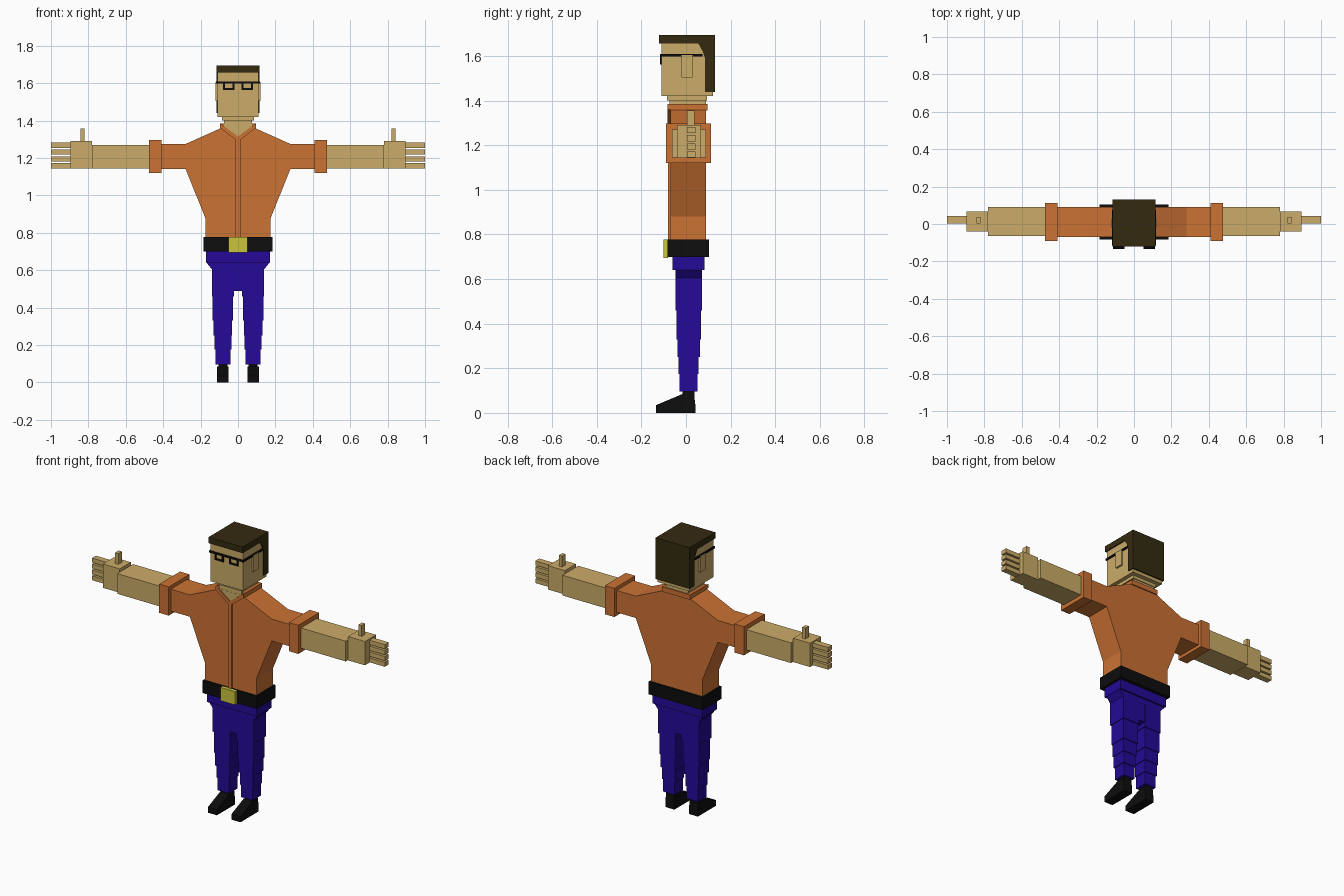
import bpy, bmesh
from mathutils import Vector

cube = bpy.data.objects.get("Cube")
if cube:
    bpy.data.objects.remove(cube, do_unlink=True)


def material(name, rgb):
    mat = bpy.data.materials.new(name)
    mat.use_nodes = True
    mat.diffuse_color = (*rgb, 1)
    mat.node_tree.nodes["Principled BSDF"].inputs["Base Color"].default_value = (*rgb, 1)
    return mat


SKIN = material("skin", (0.60, 0.41, 0.14))
SHIRT = material("orange_shirt", (0.60, 0.168, 0.034))
TROUSERS = material("blue_trousers", (0.018, 0.003, 0.31))
BLACK = material("black", (0.004, 0.004, 0.004))
HAIR = material("dark_brown_hair", (0.034, 0.023, 0.005))
BRASS = material("yellow_brass", (0.60, 0.55, 0.048))


def prism(name, mat, points, lo, hi, axis="y"):
    """Extrude an outline: (x, z) points along y, or (y, z) points along x."""
    place = (lambda p, d: Vector((p[0], d, p[1]))) if axis == "y" else \
            (lambda p, d: Vector((d, p[0], p[1])))
    bm = bmesh.new()
    face = bm.faces.new([bm.verts.new(place(p, lo)) for p in points])
    out = bmesh.ops.extrude_face_region(bm, geom=[face])
    verts = [v for v in out["geom"] if isinstance(v, bmesh.types.BMVert)]
    bmesh.ops.translate(bm, verts=verts, vec=place((0, 0), hi - lo))
    bmesh.ops.recalc_face_normals(bm, faces=bm.faces)
    mesh = bpy.data.meshes.new(name)
    bm.to_mesh(mesh)
    bm.free()
    mesh.materials.append(mat)
    obj = bpy.data.objects.new(name, mesh)
    bpy.context.collection.objects.link(obj)
    return obj


def box(name, mat, x, y, z):
    return prism(name, mat, [(x[0], z[0]), (x[1], z[0]), (x[1], z[1]), (x[0], z[1])], *y)


def mirrored(half):
    """Complete a right-hand outline with its reflection in x."""
    return half + [(-x, z) for x, z in reversed(half)]


# Head, ears and neck
box("head", SKIN, (-0.11, 0.11), (-0.11, 0.122), (1.42, 1.67))
box("upper_neck", SKIN, (-0.085, 0.085), (-0.085, 0.095), (1.40, 1.42))
box("neck", SKIN, (-0.075, 0.075), (-0.075, 0.09), (1.36, 1.40))
prism("open_neckline", SKIN, [(-0.09, 1.37), (0, 1.30), (0.09, 1.37)], -0.076, -0.05)

# Hair: flat cap with a back panel reaching forward over the temples
prism("hair", HAIR, [(-0.12, 1.695), (-0.12, 1.657), (0.055, 1.657), (0.075, 1.62),
                     (0.085, 1.59), (0.085, 1.44), (0.13, 1.44), (0.13, 1.695)],
      -0.116, 0.116, "x")

# Shirt body with shoulders and sleeves in one outline
prism("shirt", SHIRT, mirrored([(0.175, 0.77), (0.175, 0.88), (0.28, 1.14), (0.43, 1.14),
                                (0.43, 1.275), (0.28, 1.275), (0.09, 1.36)]), -0.07, 0.09)
box("button_strip", SHIRT, (-0.013, 0.013), (-0.08, -0.06), (0.77, 1.30))
box("collar_band", SHIRT, (-0.095, 0.095), (-0.07, 0.097), (1.355, 1.385))

# Belt and buckle
box("belt", BLACK, (-0.185, 0.185), (-0.083, 0.103), (0.70, 0.777))
box("buckle", BRASS, (-0.05, 0.05), (-0.10, -0.08), (0.695, 0.777))

# Trousers: hips, then a tapered pelvis
box("hips", TROUSERS, (-0.17, 0.17), (-0.06, 0.083), (0.64, 0.70))
prism("pelvis", TROUSERS, mirrored([(0.14, 0.605), (0.17, 0.642)]), -0.047, 0.072)
box("crotch", TROUSERS, (-0.03, 0.03), (-0.046, 0.071), (0.49, 0.62))

# Glasses front
box("glasses_bar", BLACK, (-0.116, 0.116), (-0.116, -0.108), (1.598, 1.61))

for side, s in (("left", 1), ("right", -1)):

    def part(name, mat, x, y, z):
        return box(f"{side}_{name}", mat, sorted((s * x[0], s * x[1])), y, z)

    # Ear, spectacle arm and lens frame
    part("ear", SKIN, (0.10, 0.121), (-0.02, 0.03), (1.505, 1.605))
    part("glasses_arm", BLACK, (0.108, 0.117), (-0.116, 0.075), (1.598, 1.61))
    part("lens_bottom", BLACK, (0.02, 0.08), (-0.116, -0.108), (1.563, 1.573))
    for edge in (0.02, 0.07):
        part("lens_edge", BLACK, (edge, edge + 0.01), (-0.116, -0.108), (1.563, 1.60))

    # Collar flap
    prism(f"{side}_collar_flap", SHIRT,
          [(s * x, z) for x, z in ((0.095, 1.385), (0.095, 1.36), (0, 1.288), (0, 1.315))],
          -0.082, -0.066)

    # Cuff, forearm and hand
    part("cuff", SHIRT, (0.41, 0.475), (-0.09, 0.113), (1.12, 1.297))
    part("forearm", SKIN, (0.47, 0.78), (-0.063, 0.09), (1.145, 1.27))
    part("hand", SKIN, (0.78, 0.895), (-0.04, 0.068), (1.143, 1.29))
    part("thumb", SKIN, (0.82, 0.842), (0.004, 0.038), (1.28, 1.357))
    for i in range(4):
        z = 1.145 + i * 0.0365
        part(f"finger_{i + 1}", SKIN, (0.89, 1.0), (0.004, 0.042), (z, z + 0.027))

    # Leg: stepped segments narrowing to the ankle
    levels = [0.61, 0.46, 0.33, 0.25, 0.175, 0.097]
    for i, (top, bottom) in enumerate(zip(levels, levels[1:])):
        t = i / 4
        part(f"leg_segment_{i + 1}", TROUSERS, (0.021 + 0.02 * t, 0.14 - 0.02 * t),
             (-0.047 + 0.018 * t, 0.072 - 0.02 * t), (bottom, top))

    # Shoe: ankle with a wedge-shaped foot
    part("ankle", BLACK, (0.055, 0.105), (-0.015, 0.038), (0.03, 0.10))
    prism(f"{side}_shoe", BLACK, [(-0.134, 0), (0.042, 0), (0.042, 0.035), (0.036, 0.085),
                                  (-0.015, 0.085), (-0.134, 0.035)],
          *sorted((s * 0.05, s * 0.111)), "x")
